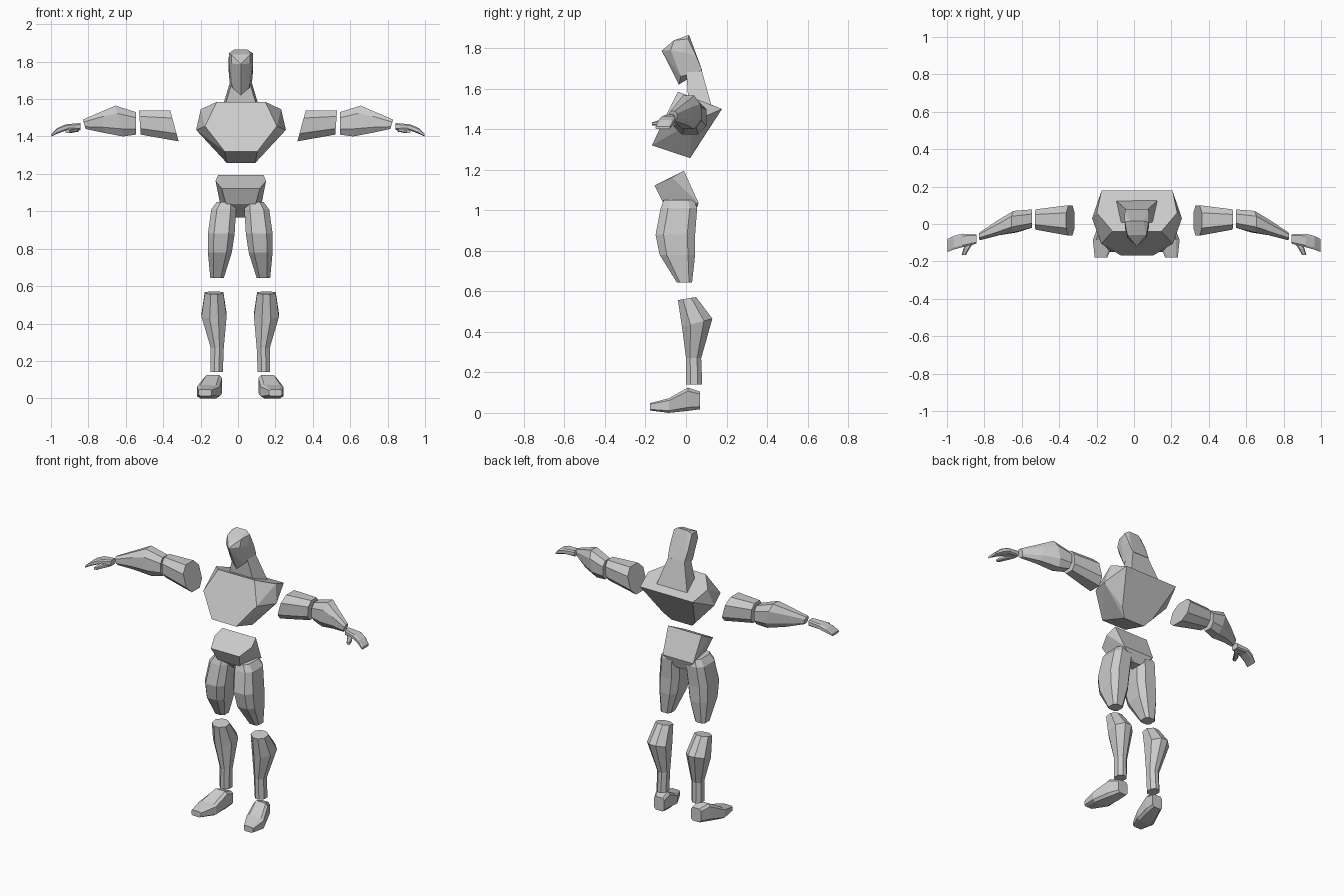
import bpy, bmesh, math

grey = bpy.data.materials.new("light_grey")
grey.diffuse_color = (0.6, 0.6, 0.6, 1)


def finish(name, bm):
    bmesh.ops.recalc_face_normals(bm, faces=bm.faces[:])
    me = bpy.data.meshes.new(name)
    bm.to_mesh(me)
    bm.free()
    me.materials.append(grey)
    ob = bpy.data.objects.new(name, me)
    bpy.context.collection.objects.link(ob)
    return ob


def faceted(name, pts, cx):
    """Symmetric faceted block: hull of (half width, y, z) points around x = cx."""
    bm = bmesh.new()
    for w, y, z in pts:
        for s in ((-1, 1) if w else (1,)):
            bm.verts.new((cx + s * w, y, z))
    res = bmesh.ops.convex_hull(bm, input=bm.verts[:])
    junk = {g for g in res["geom_interior"] + res["geom_unused"]
            if isinstance(g, bmesh.types.BMVert) and g.is_valid}
    if junk:
        bmesh.ops.delete(bm, geom=list(junk), context="VERTS")
    bmesh.ops.dissolve_limit(bm, angle_limit=math.radians(4),
                             verts=bm.verts[:], edges=bm.edges[:])
    return finish(name, bm)


def limb(name, axis, rings, cx=0.0, ka=0.5, kb=0.5):
    """Mirrored pair of eight-sided lofts along an axis.
    A ring is (t, a0, a1, b0, b1[, tilt]); tilt shifts t from the b0 to the b1 side."""
    octagon = [(1, kb), (ka, 1), (-ka, 1), (-1, kb),
               (-1, -kb), (-ka, -1), (ka, -1), (1, -kb)]
    for side, label in ((1, "left"), (-1, "right")):
        bm = bmesh.new()
        loops = []
        for t, a0, a1, b0, b1, *tilt in rings:
            loop = []
            for u, v in octagon:
                a = (a0 + a1) / 2 + u * (a1 - a0) / 2
                b = (b0 + b1) / 2 + v * (b1 - b0) / 2
                tt = t + (tilt[0] * v / 2 if tilt else 0)
                x, y, z = {"x": (tt, a, b), "y": (a, tt, b), "z": (a, b, tt)}[axis]
                loop.append(bm.verts.new((cx + side * x, y, z)))
            loops.append(loop)
        for p, q in zip(loops, loops[1:]):
            for i in range(8):
                j = (i + 1) % 8
                bm.faces.new((p[i], p[j], q[j], q[i]))
        bm.faces.new(loops[0])
        bm.faces.new(loops[-1])
        finish(f"{name}_{label}", bm)


# Head with a ridged face
faceted("head", [
    (0.035, 0.015, 1.865), (0.064, 0.01, 1.845), (0.05, -0.06, 1.838),
    (0, -0.12, 1.787), (0.05, -0.075, 1.79), (0.064, -0.02, 1.78),
    (0.045, -0.025, 1.66), (0, -0.035, 1.62),
    (0.05, 0.0, 1.67), (0.06, 0.08, 1.69), (0.066, 0.05, 1.76)], 0.015)

# Neck flaring onto the shoulders
faceted("neck", [
    (0.045, 0.0, 1.70), (0.055, 0.075, 1.70),
    (0.085, 0.01, 1.562), (0.11, 0.125, 1.518)], 0.015)

# Chest
faceted("chest", [
    (0.13, -0.04, 1.585), (0.192, -0.105, 1.455), (0.087, -0.168, 1.32),
    (0.075, 0.02, 1.257), (0.115, 0.05, 1.305), (0.19, 0.178, 1.50),
    (0.215, 0.06, 1.545), (0.24, 0.03, 1.435)], 0.016)

# Pelvis
faceted("pelvis", [
    (0.121, -0.01, 1.195), (0.135, -0.07, 1.162), (0.102, -0.155, 1.122),
    (0.08, -0.115, 1.04), (0.11, 0.062, 1.035),
    (0.027, -0.03, 0.968), (0.027, 0.04, 0.968)], 0.015)

# Legs
limb("thigh", "z", [
    (1.05, 0.03, 0.125, -0.11, 0.04),
    (1.01, 0.022, 0.155, -0.125, 0.055),
    (0.88, 0.03, 0.173, -0.15, 0.045),
    (0.78, 0.045, 0.173, -0.13, 0.045),
    (0.643, 0.088, 0.16, -0.045, 0.03)], 0.012, 0.55, 0.6)
limb("calf", "z", [
    (0.564, 0.09, 0.19, -0.04, 0.05, 0.015),
    (0.445, 0.073, 0.207, -0.02, 0.13, 0.04),
    (0.27, 0.088, 0.158, 0.0, 0.075),
    (0.14, 0.093, 0.16, 0.0, 0.08)], 0.012, 0.35, 0.45)
limb("foot", "y", [
    (0.07, 0.097, 0.168, 0.018, 0.105),
    (0.01, 0.097, 0.195, 0.01, 0.125),
    (-0.085, 0.11, 0.232, 0.0, 0.072),
    (-0.178, 0.155, 0.222, 0.012, 0.048)], 0.012, 0.7, 0.7)

# Arms
limb("upper_arm", "x", [
    (0.34, -0.062, 0.10, 1.374, 1.54, 0.045),
    (0.525, -0.03, 0.078, 1.41, 1.54, 0.01)])
limb("forearm", "x", [
    (0.545, -0.02, 0.078, 1.41, 1.53),
    (0.635, -0.045, 0.07, 1.40, 1.565, 0.04),
    (0.72, -0.06, 0.025, 1.42, 1.537),
    (0.822, -0.085, -0.045, 1.44, 1.49, 0.015)])

# Hands and thumbs
limb("hand", "x", [
    (0.843, -0.105, -0.055, 1.435, 1.472),
    (0.92, -0.125, -0.052, 1.432, 1.465),
    (0.965, -0.137, -0.064, 1.415, 1.446),
    (0.998, -0.15, -0.08, 1.40, 1.414)], 0, 0.7, 0.6)
limb("thumb", "y", [
    (-0.09, 0.85, 0.885, 1.425, 1.448),
    (-0.13, 0.878, 0.912, 1.42, 1.445),
    (-0.167, 0.90, 0.922, 1.418, 1.434)], 0, 0.6, 0.6)
